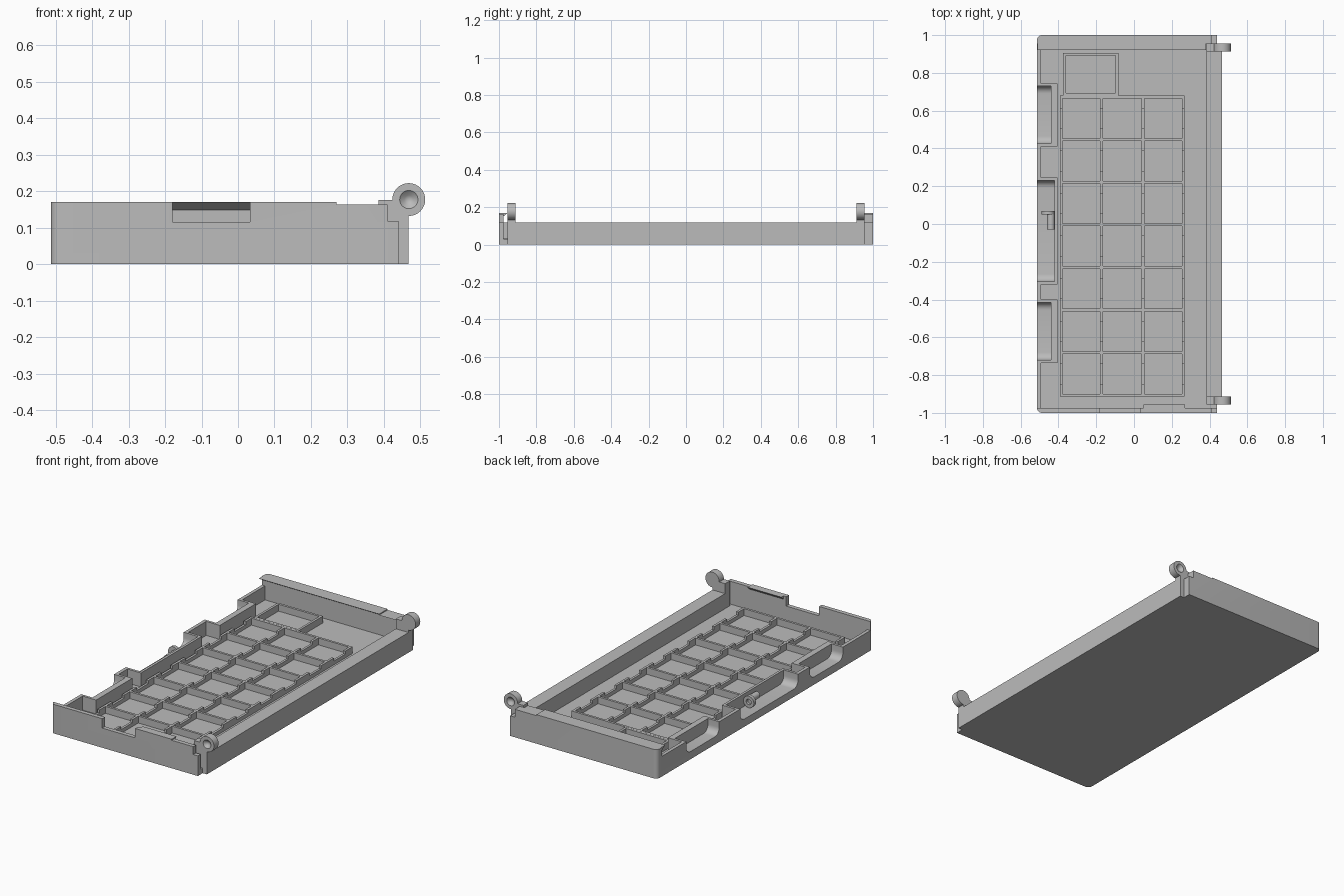
import bpy, bmesh, math
from mathutils import Vector

if "Cube" in bpy.data.objects:
    bpy.data.objects.remove(bpy.data.objects["Cube"])

GREY = (0.5, 0.5, 0.5, 1)
mat = bpy.data.materials.new("plain grey")
mat.use_nodes = True
mat.diffuse_color = GREY
mat.node_tree.nodes["Principled BSDF"].inputs["Base Color"].default_value = GREY


def finish(name, bm, smooth=False):
    bmesh.ops.recalc_face_normals(bm, faces=bm.faces)
    me = bpy.data.meshes.new(name)
    bm.to_mesh(me)
    bm.free()
    me.materials.append(mat)
    ob = bpy.data.objects.new(name, me)
    bpy.context.collection.objects.link(ob)
    if smooth:
        bpy.ops.object.select_all(action='DESELECT')
        ob.select_set(True)
        bpy.context.view_layer.objects.active = ob
        bpy.ops.object.shade_smooth_by_angle(angle=math.radians(35))
    return ob


def add_prism(bm, profile, axis, lo, hi):
    """Extrude a 2D profile along axis x, y or z from lo to hi."""
    place = {"x": lambda p: (lo, p[0], p[1]),
             "y": lambda p: (p[0], lo, p[1]),
             "z": lambda p: (p[0], p[1], lo)}[axis]
    face = bm.faces.new([bm.verts.new(place(p)) for p in profile])
    out = bmesh.ops.extrude_face_region(bm, geom=[face])
    move = Vector([hi - lo if a == axis else 0 for a in "xyz"])
    verts = [g for g in out["geom"] if isinstance(g, bmesh.types.BMVert)]
    bmesh.ops.translate(bm, verts=verts, vec=move)


def add_box(bm, x0, x1, y0, y1, z0, z1):
    add_prism(bm, [(x0, y0), (x1, y0), (x1, y1), (x0, y1)], "z", z0, z1)


def round_corners(bm, radius=0.025):
    """Round the upright edges at the two outer left corners."""
    edges = [e for e in bm.edges
             if all(v.co.x < LEFT + 0.001 and abs(v.co.y) > 0.999 for v in e.verts)
             and abs(e.verts[0].co.z - e.verts[1].co.z) > 0.01]
    bmesh.ops.bevel(bm, geom=edges, offset=radius, segments=6, affect='EDGES', profile=0.5)


LEFT, RAIL_IN, RAIL_OUT = -0.513, 0.385, 0.467
FLOOR, SIDE, TOP = 0.03, 0.118, 0.17

# Floor plate
bm = bmesh.new()
add_box(bm, LEFT, 0.44, -1, 1, 0, FLOOR)
round_corners(bm)
finish("floor_plate", bm, True)

# End walls, the front one with a notch
right_end = [(0.44, 0.005), (0.44, SIDE), (0.41, SIDE), (0.41, 0.164),
             (0.38, 0.164), (0.27, 0.164), (0.27, TOP)]
notch = [(0.033, TOP), (0.033, 0.115), (-0.18, 0.115), (-0.18, TOP)]
for name, mid, y0, y1 in (("front_wall", notch, -1, -0.975), ("back_wall", [], 0.955, 1)):
    bm = bmesh.new()
    add_prism(bm, [(LEFT, 0)] + right_end + mid + [(LEFT, TOP)], "y", y0, y1)
    round_corners(bm)
    finish(name, bm, True)

# Sloped lips under the end wall tops
bm = bmesh.new()
add_prism(bm, [(0.92, TOP), (0.956, TOP), (0.956, 0.148)], "x", LEFT + 0.003, 0.27)
add_prism(bm, [(0.92, 0.164), (0.956, 0.164), (0.956, 0.148)], "x", 0.27, 0.38)
add_prism(bm, [(-0.955, TOP), (-0.976, TOP), (-0.976, 0.15)], "x", 0.05, 0.27)
finish("wall_lips", bm)

# Hinge side rail
bm = bmesh.new()
add_box(bm, RAIL_IN, RAIL_OUT, -0.955, 0.955, 0, SIDE)
finish("side_rail", bm)


# Finger scoops in the left side
def scoop_profile(y0, y1, bottom=0.045, r=0.04, wall=0.015):
    pts = [(y0 - wall, 0), (y1 + wall, 0), (y1 + wall, SIDE), (y1, SIDE)]
    for cy, start in ((y1 - r, 0), (y0 + r, -90)):
        for i in range(7):
            a = math.radians(start - 15 * i)
            pts.append((cy + r * math.cos(a), bottom + r + r * math.sin(a)))
    return pts + [(y0, SIDE), (y0 - wall, SIDE)]


scoops = [(-0.72, -0.415, -0.44), (-0.305, 0.23, -0.42), (0.425, 0.73, -0.44)]
bm = bmesh.new()
for y0, y1, depth in scoops:
    add_prism(bm, scoop_profile(y0, y1), "x", LEFT, depth)
    add_box(bm, depth, -0.405, y0 - 0.015, y1 + 0.015, 0, SIDE)
finish("finger_scoops", bm, True)

# Thin outer wall and raised ledge between the scoops
bm = bmesh.new()
edges = [-0.976] + [y for s in scoops for y in (s[0] - 0.015, s[1] + 0.015)] + [0.956]
for y0, y1 in zip(edges[::2], edges[1::2]):
    add_box(bm, LEFT, -0.493, y0, y1, 0, SIDE)
    add_box(bm, -0.493, -0.405, y0, y1, FLOOR - 0.005, FLOOR + 0.006)
finish("outer_left_wall", bm)

# Compartment ribs, lower in the middle of each cell
bm = bmesh.new()
cols = [-0.385, -0.172, 0.048, 0.26]
rows = [0.672 - 0.2255 * i for i in range(8)]
HIGH, LOW, HALF = 0.07, 0.052, 0.007
for y in rows:
    add_box(bm, cols[0] - HALF, cols[-1] + HALF, y - HALF, y + HALF, FLOOR - 0.002, HIGH)
for x in cols:
    for top, bottom in zip(rows, rows[1:]):
        add_box(bm, x - HALF, x + HALF, bottom, top, FLOOR - 0.002, LOW)
        for y0, y1 in ((bottom, bottom + 0.06), (top - 0.06, top)):
            add_box(bm, x - HALF, x + HALF, y0, y1, LOW, HIGH)
finish("compartment_ribs", bm)

# Extra square compartment
bm = bmesh.new()
for x in (-0.368, -0.09):
    add_box(bm, x - HALF, x + HALF, 0.68, 0.905, FLOOR - 0.002, HIGH)
for y in (0.687, 0.898):
    add_box(bm, -0.361, -0.097, y - HALF, y + HALF, FLOOR - 0.002, HIGH)
finish("square_compartment", bm)


# Round parts turned about the y direction
def turned(name, profile, x, z):
    bm = bmesh.new()
    verts = [bm.verts.new((x + r, y, z)) for r, y in profile]
    path = [bm.edges.new(pair) for pair in zip(verts, verts[1:])]
    bmesh.ops.spin(bm, geom=verts + path, cent=(x, 0, z), axis=(0, 1, 0),
                   angle=math.tau, steps=32)
    bmesh.ops.remove_doubles(bm, verts=bm.verts, dist=0.0001)
    finish(name, bm, True)


# Hinge knuckles with dimples on their outer faces, and their arms
for side, s in (("front", -1), ("back", 1)):
    turned(side + "_hinge_knuckle",
           [(0, s * 0.912), (0.045, s * 0.912), (0.045, s * 0.955),
            (0.025, s * 0.955), (0.012, s * 0.943), (0, s * 0.938)], 0.468, 0.177)
    bm = bmesh.new()
    arm = [(RAIL_IN, SIDE), (RAIL_OUT, SIDE), (RAIL_OUT, 0.135), (0.43, 0.16),
           (0.43, 0.176), (RAIL_IN, 0.176)]
    add_prism(bm, arm, "y", *sorted((s * 0.912, s * 0.955)))
    finish(side + "_hinge_arm", bm)

# Latch in the middle scoop
turned("latch_disc", [(0, 0.055), (0.016, 0.055), (0.016, 0.07), (0.034, 0.07),
                      (0.034, 0.05), (0, 0.05)], -0.455, 0.083)
turned("latch_barrel", [(0, -0.03), (0.02, -0.03), (0.02, 0.052), (0, 0.052)], -0.44, 0.083)
